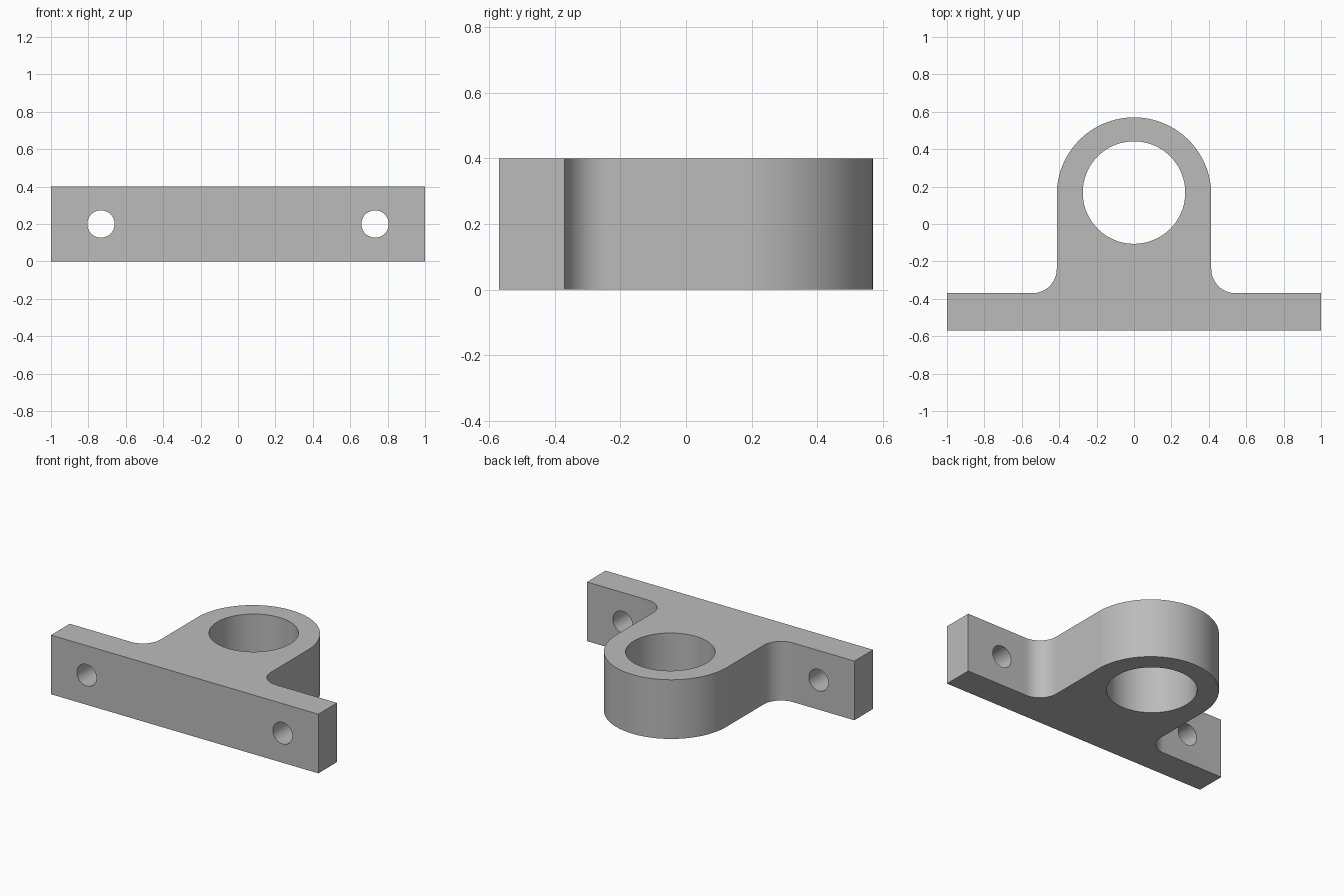
import bpy, bmesh, math
from mathutils import Matrix

if "Cube" in bpy.data.objects:
    bpy.data.objects.remove(bpy.data.objects["Cube"], do_unlink=True)

HEIGHT = 0.4
FRONT, FLANGE_BACK = -0.57, -0.37
BOSS_R, BOSS_Y = 0.413, 0.157
BORE_R, BORE_Y = 0.274, 0.168
FILLET = 0.13
BOLT_X, BOLT_R = 0.733, 0.073

grey = bpy.data.materials.new("plain_grey")
grey.use_nodes = True
COLOUR = (0.5, 0.5, 0.5, 1)
grey.diffuse_color = COLOUR
grey.node_tree.nodes["Principled BSDF"].inputs["Base Color"].default_value = COLOUR


def arc(cx, cy, r, start, end, steps):
    angles = [math.radians(start + (end - start) * i / steps) for i in range(steps + 1)]
    return [(cx + r * math.cos(a), cy + r * math.sin(a)) for a in angles]


def make_object(name, bm):
    bmesh.ops.recalc_face_normals(bm, faces=bm.faces)
    mesh = bpy.data.meshes.new(name)
    bm.to_mesh(mesh)
    bm.free()
    obj = bpy.data.objects.new(name, mesh)
    bpy.context.collection.objects.link(obj)
    mesh.materials.append(grey)
    return obj


def drill(target, x, y, z, radius, depth, turn, sides):
    # Cut a round hole straight through the target
    bm = bmesh.new()
    place = Matrix.Translation((x, y, z)) @ Matrix.Rotation(turn, 4, "X")
    bmesh.ops.create_cone(bm, cap_ends=True, segments=sides, radius1=radius,
                          radius2=radius, depth=depth, matrix=place)
    cutter = make_object("hole_cutter", bm)
    cutter.hide_render = True
    mod = target.modifiers.new("hole", "BOOLEAN")
    mod.operation, mod.solver, mod.object = "DIFFERENCE", "EXACT", cutter
    bpy.context.view_layer.objects.active = target
    bpy.ops.object.modifier_apply(modifier=mod.name)
    bpy.data.objects.remove(cutter, do_unlink=True)


# Bracket outline: flange, inner fillets and rounded boss
fx, fy = BOSS_R + FILLET, FLANGE_BACK + FILLET
outline = [(-1, FRONT), (1, FRONT), (1, FLANGE_BACK)]
outline += arc(fx, fy, FILLET, 270, 180, 16)
outline += arc(0, BOSS_Y, BOSS_R, 0, 180, 64)
outline += arc(-fx, fy, FILLET, 0, -90, 16)
outline.append((-1, FLANGE_BACK))

bm = bmesh.new()
base = bm.faces.new([bm.verts.new((x, y, 0)) for x, y in outline])
top = bmesh.ops.extrude_face_region(bm, geom=[base], use_keep_orig=True)
bmesh.ops.translate(bm, vec=(0, 0, HEIGHT),
                    verts=[v for v in top["geom"] if isinstance(v, bmesh.types.BMVert)])
bracket = make_object("bearing_bracket", bm)

# Shaft bore, then the two bolt holes in the flange
drill(bracket, 0, BORE_Y, HEIGHT / 2, BORE_R, 1, 0, 96)
for side in (-1, 1):
    drill(bracket, side * BOLT_X, (FRONT + FLANGE_BACK) / 2, HEIGHT / 2,
          BOLT_R, 0.4, math.pi / 2, 48)

# Smooth curved walls, crisp edges
bpy.ops.object.select_all(action="DESELECT")
bracket.select_set(True)
bpy.context.view_layer.objects.active = bracket
bpy.ops.object.shade_smooth_by_angle(angle=math.radians(30))
